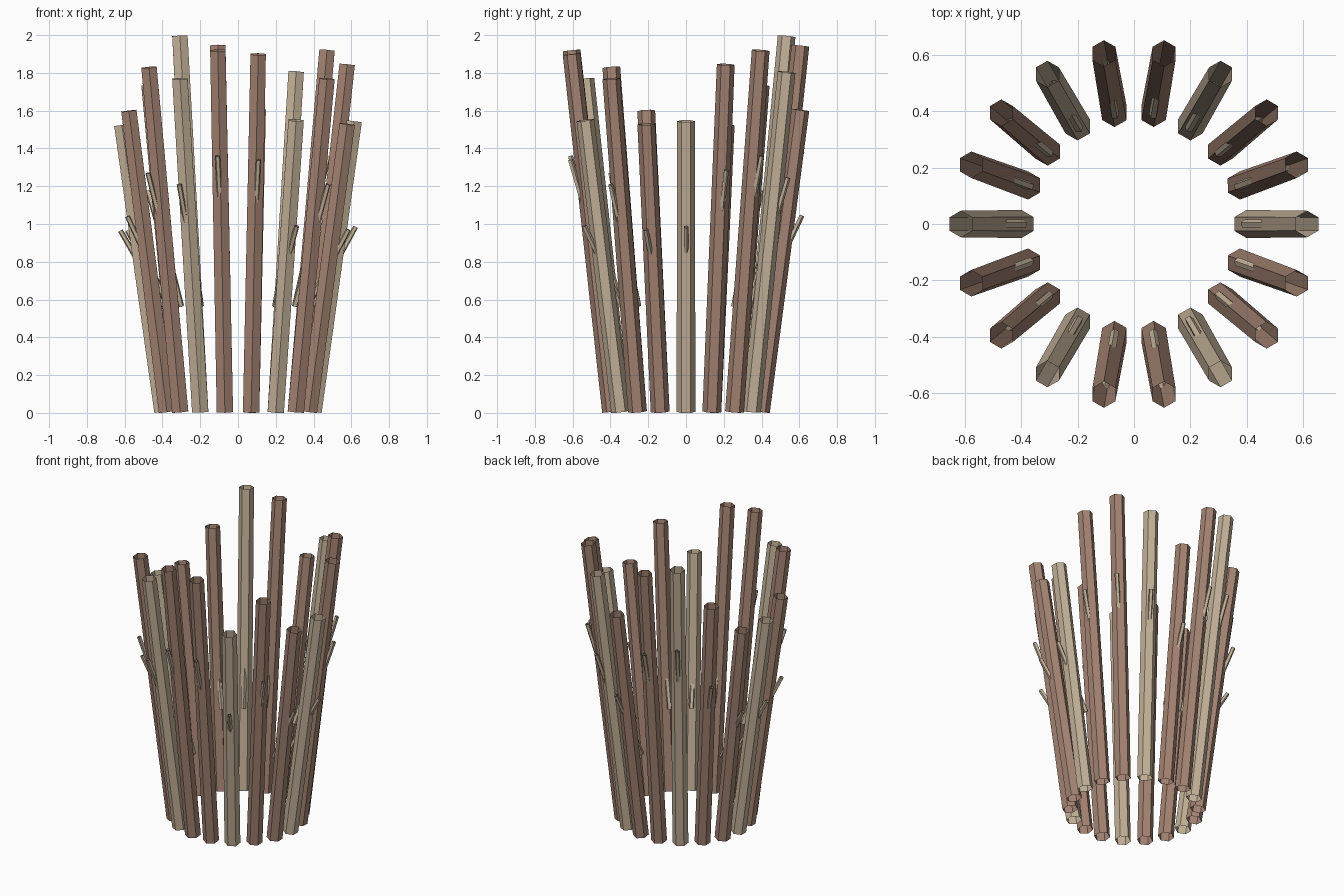
import bpy, bmesh, math
from mathutils import Vector, Matrix

if "Cube" in bpy.data.objects:
    bpy.data.objects.remove(bpy.data.objects["Cube"])

def material(name, rgb):
    m = bpy.data.materials.new(name)
    m.diffuse_color = (*rgb, 1)
    m.use_nodes = True
    m.node_tree.nodes["Principled BSDF"].inputs["Base Color"].default_value = m.diffuse_color
    return m

BROWN = material("brown bark", (0.376, 0.231, 0.171))
PALE = material("pale wood", (0.552, 0.445, 0.319))

def stick(name, a, b, r1, r2, sides, mat, caps):
    """Straight faceted stick from a to b, tilted the shortest way from upright."""
    a, b = Vector(a), Vector(b)
    d = b - a
    rot = Vector((0, 0, 1)).rotation_difference(d).to_matrix().to_4x4()
    bm = bmesh.new()
    bmesh.ops.create_cone(bm, cap_ends=caps, segments=sides, radius1=r1, radius2=r2,
                          depth=d.length, matrix=Matrix.Translation((a + b) / 2) @ rot)
    me = bpy.data.meshes.new(name)
    bm.to_mesh(me)
    bm.free()
    me.materials.append(mat)
    ob = bpy.data.objects.new(name, me)
    bpy.context.collection.objects.link(ob)

# Top height of each stake, every 20 degrees from +x
heights = [1.55, 1.85, 1.925, 1.81, 1.61, 1.95, 2.0, 1.74, 1.53,
           1.53, 1.605, 1.835, 1.775, 1.925, 1.905, 1.555, 1.775, 1.535]
BASE_R, TOP_R, LIFT = 0.40, 0.615, 0.006

for i, h in enumerate(heights):
    ang = math.radians(20 * i)

    def at(r, z):
        return (r * math.cos(ang), r * math.sin(ang), z)

    # Open hexagonal stake leaning outward, every third one pale
    stick(f"stake_{i + 1}", at(BASE_R, LIFT), at(TOP_R, h - LIFT), 0.05, 0.047, 6,
          PALE if i % 3 == 0 else BROWN, False)
    # Thin twig piercing the stake through its middle
    mid = (BASE_R + TOP_R) / 2
    stick(f"twig_{i + 1}", at(mid - 0.115, 0.565), at(mid + 0.115, h - 0.565),
          0.016, 0.014, 5, PALE, False)
